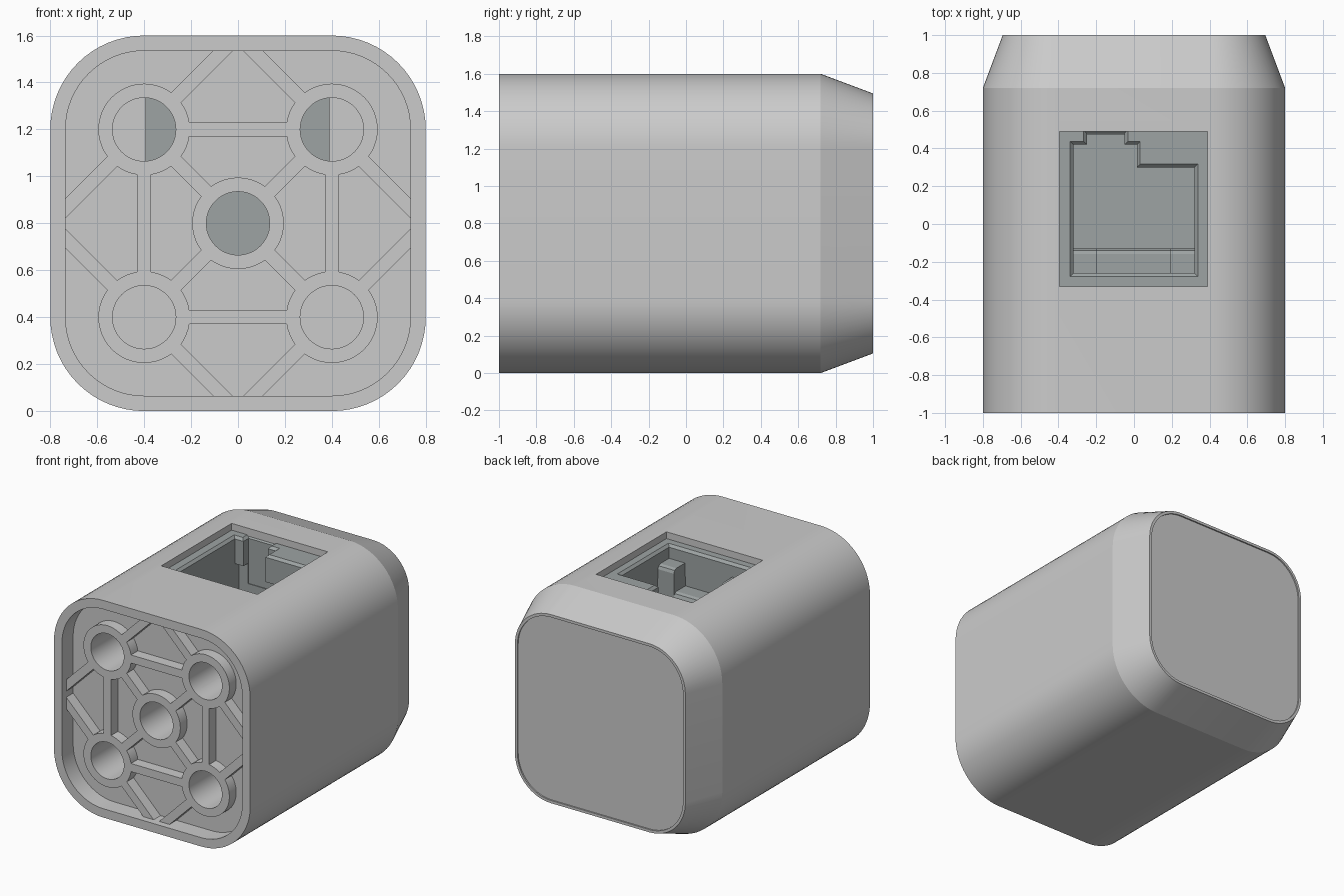
import bpy, bmesh
from math import sin, cos, pi, sqrt
from mathutils import Vector

if "Cube" in bpy.data.objects:
    bpy.data.objects.remove(bpy.data.objects["Cube"])


def loft(bm, rings, closed=False):
    """Skin a list of point rings; cap the ends, or join last ring to first."""
    rows = [[bm.verts.new(p) for p in r] for r in rings]
    n = len(rows[0])
    pairs = list(zip(rows, rows[1:])) + ([(rows[-1], rows[0])] if closed else [])
    for a, b in pairs:
        for i in range(n):
            j = (i + 1) % n
            bm.faces.new((a[i], a[j], b[j], b[i]))
    if not closed:
        bm.faces.new(rows[0][::-1])
        bm.faces.new(rows[-1])


def finish(name, bm, mat=None):
    bmesh.ops.recalc_face_normals(bm, faces=bm.faces[:])
    me = bpy.data.meshes.new(name)
    bm.to_mesh(me)
    bm.free()
    ob = bpy.data.objects.new(name, me)
    bpy.context.collection.objects.link(ob)
    if mat:
        me.materials.append(mat)
    return ob


def block(bm, x, y, z):
    loft(bm, [[(x[0], y[0], h), (x[1], y[0], h), (x[1], y[1], h), (x[0], y[1], h)]
              for h in z])


def circle(cx, cz, r, y, n=48):
    return [(cx + r * cos(2 * pi * i / n), y, cz + r * sin(2 * pi * i / n))
            for i in range(n)]


def rounded(inset, y, n=16):
    """Rounded square section of the body, pulled in by inset."""
    pts = []
    for k, (sx, sz) in enumerate(((1, 1), (-1, 1), (-1, -1), (1, -1))):
        for i in range(n + 1):
            a = (k + i / n) * pi / 2
            r = 0.4 - inset
            pts.append((0.4 * sx + r * cos(a), y, 0.8 + 0.4 * sz + r * sin(a)))
    return pts


def cut(ob, cutter):
    cutter.hide_render = True
    bpy.context.view_layer.objects.active = ob
    m = ob.modifiers.new("cut", 'BOOLEAN')
    m.operation, m.solver, m.object = 'DIFFERENCE', 'EXACT', cutter
    bpy.ops.object.modifier_apply(modifier=m.name)
    bpy.data.objects.remove(cutter)


def smooth(ob):
    bpy.ops.object.select_all(action='DESELECT')
    ob.select_set(True)
    bpy.context.view_layer.objects.active = ob
    bpy.ops.object.shade_smooth_by_angle(angle=0.26)


dark = bpy.data.materials.new("dark_grey")
dark.diffuse_color = (0.34, 0.37, 0.37, 1)
dark.use_nodes = True
dark.node_tree.nodes["Principled BSDF"].inputs["Base Color"].default_value = dark.diffuse_color

CORNERS = [(sx * 0.4, 0.8 + sz * 0.4, sx, sz) for sx in (-1, 1) for sz in (-1, 1)]
HOLES = [(x, z) for x, z, _, _ in CORNERS] + [(0, 0.8)]
FRONT, FLOOR = -0.95, -0.87
PX, PY = (-0.395, 0.39), (-0.33, 0.49)

# Body: recessed front, straight shell, tapered back with a shallow cap recess
bm = bmesh.new()
loft(bm, [rounded(i, y) for i, y in ((0.065, FLOOR), (0.065, -1), (0, -1), (0, 0.72),
                                     (0.105, 1), (0.125, 1), (0.125, 0.99))])
body = finish("body", bm)

# Round bores running back from the front plate
bm = bmesh.new()
for x, z in HOLES:
    loft(bm, [circle(x, z, 0.135, -0.9), circle(x, z, 0.135, 0.6)])
cut(body, finish("bore_cutter", bm))

# Pocket in the top
bm = bmesh.new()
block(bm, PX, PY, (0.6, 1.7))
cut(body, finish("pocket_cutter", bm))
smooth(body)

# Front tubes
bm = bmesh.new()
for x, z in HOLES:
    loft(bm, [circle(x, z, r, y) for r, y in ((0.135, FLOOR + 0.01), (0.135, FRONT),
                                              (0.195, FRONT), (0.195, FLOOR + 0.01))],
         closed=True)
smooth(finish("front_tubes", bm))


# Front ribs between the tubes and out to the rim
def rib(bm, cx, cz, dx, dz, r0, r1, w=0.03):
    d = Vector((dx, 0, dz)).normalized()
    s = Vector((-d.z, 0, d.x)) * w
    c = Vector((cx, 0, cz))
    loft(bm, [[c + d * r0 + s + Vector((0, y, 0)), c + d * r1 + s + Vector((0, y, 0)),
               c + d * r1 - s + Vector((0, y, 0)), c + d * r0 - s + Vector((0, y, 0))]
              for y in (FRONT, FLOOR + 0.01)])


bm = bmesh.new()
for x, z, sx, sz in CORNERS:
    rib(bm, x, z, -sx, sz, 0.19, 0.505)
    rib(bm, x, z, sx, -sz, 0.19, 0.505)
    rib(bm, x, z, -sx, -sz, 0.19, 0.4 * sqrt(2) - 0.19)
for s in (-1, 1):
    rib(bm, -0.4, 0.8 + 0.4 * s, 1, 0, 0.19, 0.61)
    rib(bm, 0.4 * s, 0.4, 0, 1, 0.19, 0.61)
finish("front_ribs", bm)

# Dark liner box sunk in the pocket
bm = bmesh.new()
block(bm, PX, PY, (0.6, 1.55))
liner = finish("pocket_liner", bm, dark)

# Stepped opening with a chamfered lip
OUT = [(-.32, -.26), (.32, -.26), (.32, .30), (.015, .30), (.015, .42), (-.05, .42),
       (-.05, .48), (-.25, .48), (-.25, .42), (-.32, .42)]


def opening(off, z):
    pts = []
    for i, p in enumerate(OUT):
        p = Vector(p)
        a = (p - Vector(OUT[i - 1])).normalized()
        b = (Vector(OUT[(i + 1) % len(OUT)]) - p).normalized()
        q = p + off * Vector((a.y + b.y, -a.x - b.x))
        pts.append((q.x, q.y, z))
    return pts


bm = bmesh.new()
loft(bm, [opening(o, z) for o, z in ((0, 1.2), (0, 1.532), (0.018, 1.55), (0.018, 1.7))])
cut(liner, finish("opening_cutter", bm))

# Wider cavity below the lip
bm = bmesh.new()
block(bm, (-0.325, 0.325), (-0.265, 0.475), (0.68, 1.35))
cut(liner, finish("cavity_cutter", bm))

# Ledge with two taller posts along the front of the pocket
bm = bmesh.new()
for x0, x1, top in ((-0.33, -0.195, 1.45), (-0.195, 0.19, 1.28), (0.19, 0.33, 1.45)):
    prof = [(-0.27, 0.67), (-0.13, 0.67), (-0.13, top - 0.03), (-0.139, top - 0.009),
            (-0.16, top), (-0.27, top)]
    loft(bm, [[(x, y, z) for y, z in prof] for x in (x0, x1)])
finish("pocket_ledge", bm, dark)
